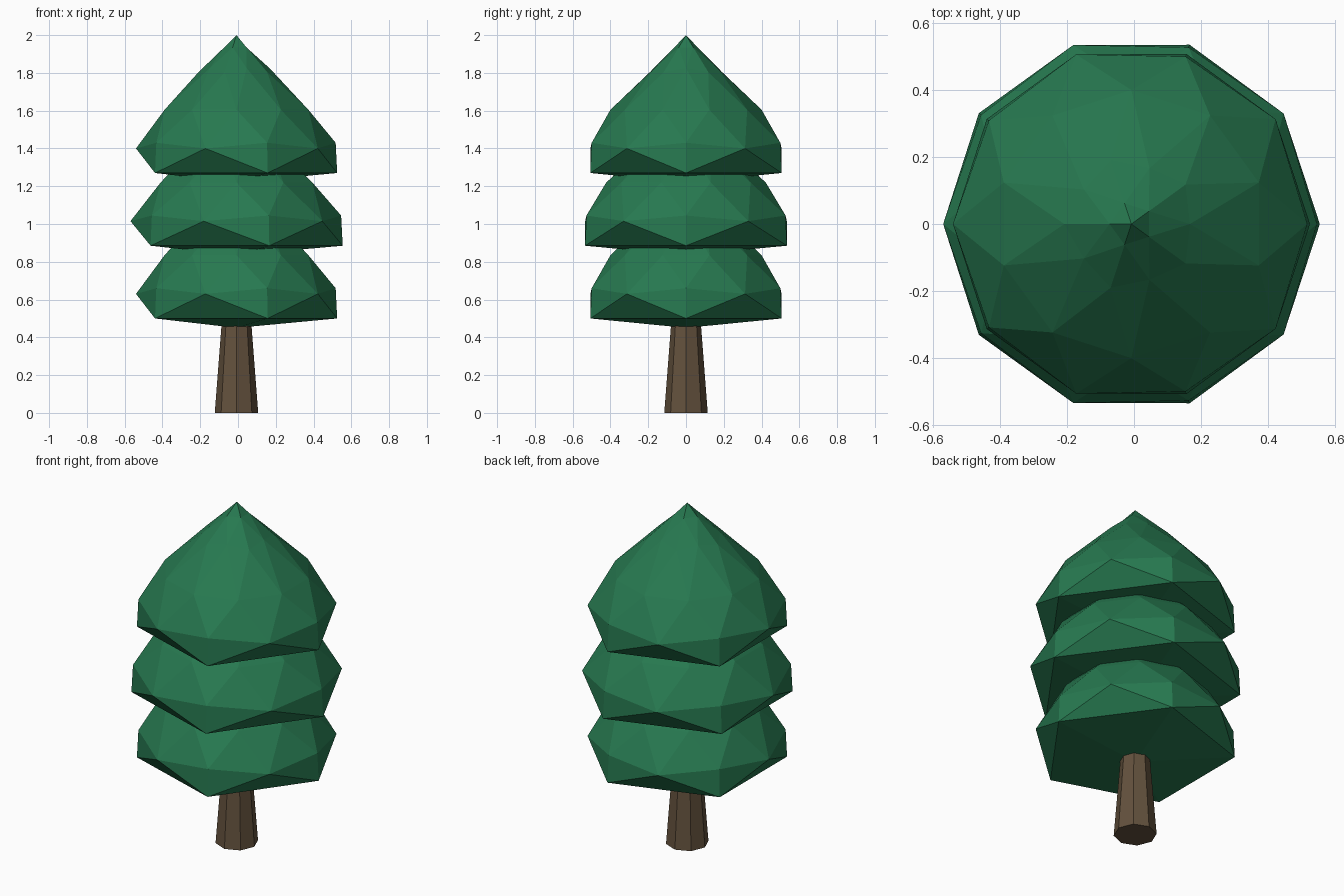
import bpy
import bmesh
import math

cube = bpy.data.objects.get("Cube")
if cube:
    bpy.data.objects.remove(cube, do_unlink=True)

CENTRE_X = -0.008


def material(name, colour):
    mat = bpy.data.materials.new(name)
    mat.use_nodes = True
    mat.diffuse_color = colour
    bsdf = next(n for n in mat.node_tree.nodes if n.type == "BSDF_PRINCIPLED")
    bsdf.inputs["Base Color"].default_value = colour
    bsdf.inputs["Roughness"].default_value = 0.9
    return mat


def add_object(name, bm, mat, z):
    bmesh.ops.recalc_face_normals(bm, faces=bm.faces)
    mesh = bpy.data.meshes.new(name)
    bm.to_mesh(mesh)
    bm.free()
    mesh.materials.append(mat)
    obj = bpy.data.objects.new(name, mesh)
    obj.location = (CENTRE_X, 0, z)
    bpy.context.collection.objects.link(obj)
    return obj


# Foliage rows: height on a unit sphere -> (radius, height) on the tier
ROWS = {
    1.0: (0, 0.73), 0.851: (0.065, 0.665),
    0.526: (0.175, 0.555), 0.447: (0.2, 0.535),
    0.0: (0.4, 0.335),
    -0.447: (0.525, 0.16), -0.526: (0.532, 0.13),
    -0.851: (0.533, 0), -1.0: (0, -0.05),
}


def foliage_tier(name, z, scale, mat):
    bm = bmesh.new()
    bmesh.ops.create_icosphere(bm, subdivisions=2, radius=1)
    for v in bm.verts:
        row = min(ROWS, key=lambda h: abs(h - v.co.z))
        radius, height = ROWS[row]
        angle = math.atan2(v.co.y, v.co.x) + math.pi
        v.co = (radius * scale * math.cos(angle),
                radius * scale * math.sin(angle), height)
    return add_object(name, bm, mat, z)


green = material("leaf green", (0.020, 0.19, 0.080, 1))
brown = material("bark brown", (0.125, 0.083, 0.047, 1))

# Tapered eight-sided trunk
trunk_height = 0.56
bm = bmesh.new()
bmesh.ops.create_cone(bm, cap_ends=True, segments=8, radius1=0.115,
                      radius2=0.072, depth=trunk_height)
add_object("trunk", bm, brown, trunk_height / 2)

# Three stacked tiers, the middle one slightly wider
foliage_tier("lower_foliage", 0.5, 1.0, green)
foliage_tier("middle_foliage", 0.885, 1.055, green)
foliage_tier("upper_foliage", 1.27, 1.0, green)
